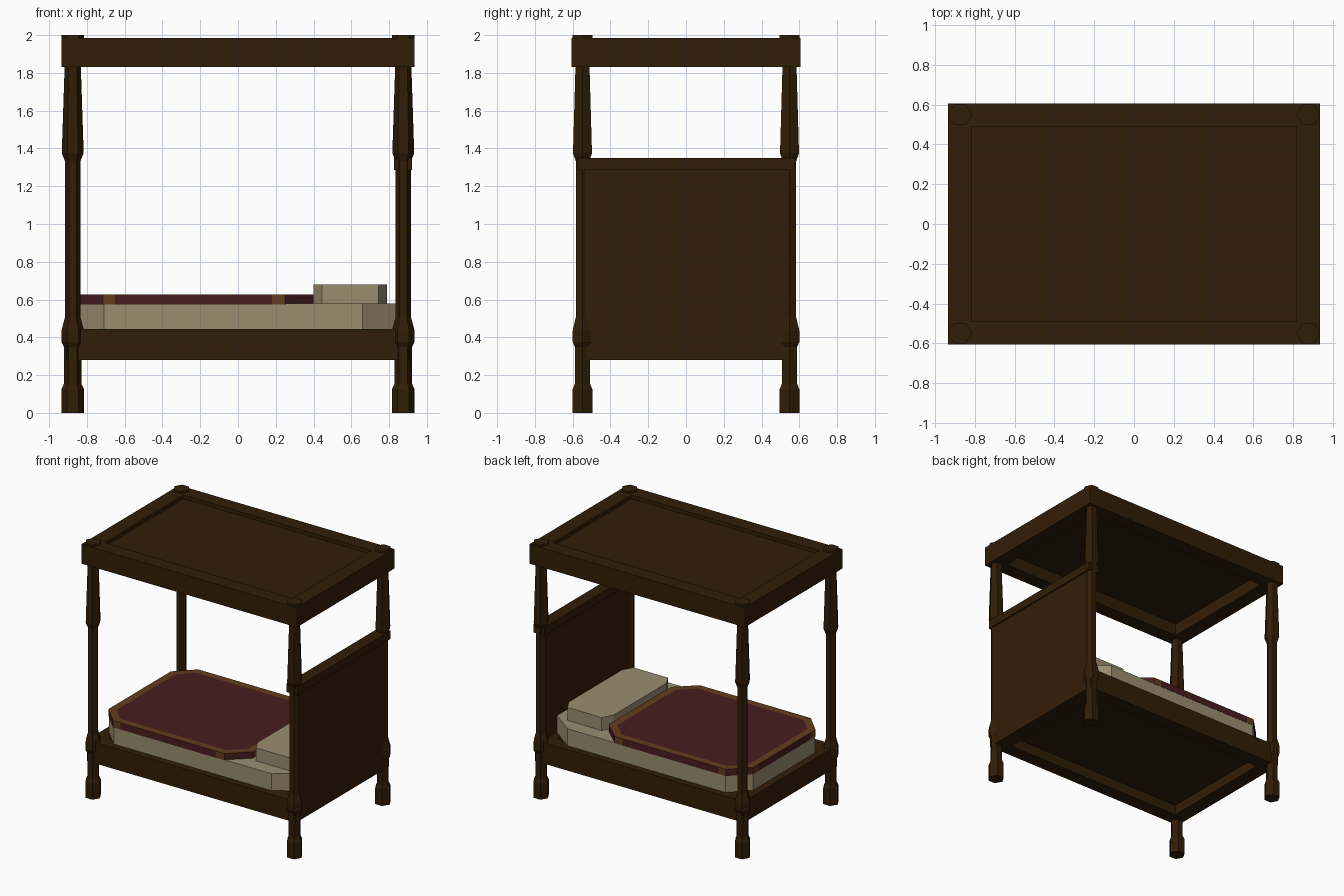
import bpy, bmesh, math

if "Cube" in bpy.data.objects:
    bpy.data.objects.remove(bpy.data.objects["Cube"])


def material(name, rgb):
    m = bpy.data.materials.new(name)
    m.diffuse_color = (*rgb, 1)
    m.use_nodes = True
    m.node_tree.nodes["Principled BSDF"].inputs["Base Color"].default_value = m.diffuse_color
    return m


WOOD = material("dark_wood", (0.031, 0.0125, 0.002))
RED = material("blanket_red", (0.066, 0.012, 0.014))
TRIM = material("blanket_trim", (0.125, 0.047, 0.012))
LINEN = material("linen", (0.32, 0.27, 0.16))


def finish(name, bm, *mats):
    bmesh.ops.recalc_face_normals(bm, faces=bm.faces)
    me = bpy.data.meshes.new(name)
    bm.to_mesh(me)
    bm.free()
    for m in mats:
        me.materials.append(m)
    ob = bpy.data.objects.new(name, me)
    bpy.context.collection.objects.link(ob)
    return ob


def skin(bm, rings, cap=True, closed=False):
    """Bridge successive point rings with quads."""
    loops = [[bm.verts.new(p) for p in r] for r in rings]
    n = len(loops[0])
    pairs = list(zip(loops, loops[1:]))
    if closed:
        pairs.append((loops[-1], loops[0]))
    for a, b in pairs:
        for i in range(n):
            j = (i + 1) % n
            bm.faces.new((a[i], a[j], b[j], b[i]))
    if cap:
        bm.faces.new(loops[0])
        bm.faces.new(loops[-1])


def rect(hx, hy, z):
    return [(-hx, -hy, z), (hx, -hy, z), (hx, hy, z), (-hx, hy, z)]


def box(name, x0, x1, hy, z0, z1, mat):
    bm = bmesh.new()
    skin(bm, [[(x0, -hy, z), (x1, -hy, z), (x1, hy, z), (x0, hy, z)] for z in (z0, z1)])
    return finish(name, bm, mat)


def frame(name, hx, hy, wx, wy, z0, z1):
    """Rectangular ring of four rails."""
    bm = bmesh.new()
    ix, iy = hx - wx, hy - wy
    skin(bm, [rect(hx, hy, z0), rect(hx, hy, z1), rect(ix, iy, z1), rect(ix, iy, z0)],
         cap=False, closed=True)
    return finish(name, bm, WOOD)


def octagon(x0, x1, hy, c0, c1, cy, z):
    """Rectangle with cut corners; c0 and c1 are the cuts at the foot and head."""
    return [(x0 + c0, -hy, z), (x1 - c1, -hy, z), (x1, -hy + cy, z), (x1, hy - cy, z),
            (x1 - c1, hy, z), (x0 + c0, hy, z), (x0, hy - cy, z), (x0, -hy + cy, z)]


def pad(name, x0, x1, hy, c0, c1, cy, z0, z1, *mats):
    bm = bmesh.new()
    skin(bm, [octagon(x0, x1, hy, c0, c1, cy, z) for z in (z0, z1)])
    return finish(name, bm, *mats)


# turned hexagonal posts: (height, radius)
PROFILE = [(0, 0.06), (0.125, 0.06), (0.155, 0.046), (0.35, 0.046), (0.375, 0.06),
           (0.435, 0.06), (0.51, 0.04), (1.33, 0.04), (1.375, 0.058), (1.83, 0.043),
           (1.94, 0.043), (1.95, 0.06), (2.0, 0.06)]
for sx, end in ((-1, "foot"), (1, "head")):
    for sy, side in ((-1, "front"), (1, "back")):
        bm = bmesh.new()
        skin(bm, [[(sx * 0.875 + r * math.cos(i * math.pi / 3),
                    sy * 0.548 + r * math.sin(i * math.pi / 3), z) for i in range(6)]
                  for z, r in PROFILE])
        finish(f"{end}_{side}_post", bm, WOOD)

# canopy and bed base
frame("canopy_frame", 0.935, 0.605, 0.12, 0.115, 1.832, 1.985)
box("canopy_panel", -0.83, 0.83, 0.50, 1.93, 1.955, WOOD)
frame("bed_rails", 0.908, 0.579, 0.115, 0.11, 0.28, 0.445)
box("bed_base", -0.81, 0.81, 0.48, 0.36, 0.44, WOOD)

# headboard
box("headboard", 0.855, 0.908, 0.547, 0.28, 1.30, WOOD)
box("headboard_top_bar", 0.826, 0.92, 0.578, 1.285, 1.35, WOOD)

# bedding
pad("mattress", -0.85, 0.85, 0.525, 0.14, 0.19, 0.14, 0.43, 0.578, LINEN)
pad("pillow", 0.40, 0.788, 0.41, 0.045, 0.045, 0.08, 0.57, 0.68, LINEN)

# blanket: red with a trim border on top and trim bands beside the cut corners
blanket = pad("blanket", -0.855, 0.40, 0.527, 0.14, 0.15, 0.14, 0.575, 0.628, RED, TRIM)
bm = bmesh.new()
bm.from_mesh(blanket.data)
top = max(bm.faces, key=lambda f: f.calc_center_median().z)
bmesh.ops.inset_region(bm, faces=[top], thickness=0.06)
for f in bm.faces:
    f.material_index = int(f.normal.z > 0.5 and f is not top)
for axis, cuts in (((1, 0, 0), (-0.65, 0.18)), ((0, 1, 0), (-0.32, 0.32))):
    for c in cuts:
        sides = [f for f in bm.faces if abs(f.normal.z) < 0.1
                 and max(abs(f.normal.x), abs(f.normal.y)) > 0.99]
        geom = sides + list({e for f in sides for e in f.edges}) + list({v for f in sides for v in f.verts})
        bmesh.ops.bisect_plane(bm, geom=geom, plane_co=[c * a for a in axis], plane_no=axis)
for f in bm.faces:
    c = f.calc_center_median()
    if abs(f.normal.y) > 0.99 and not -0.65 < c.x < 0.18:
        f.material_index = 1
    if abs(f.normal.x) > 0.99 and abs(c.y) > 0.32:
        f.material_index = 1
bm.to_mesh(blanket.data)
bm.free()
